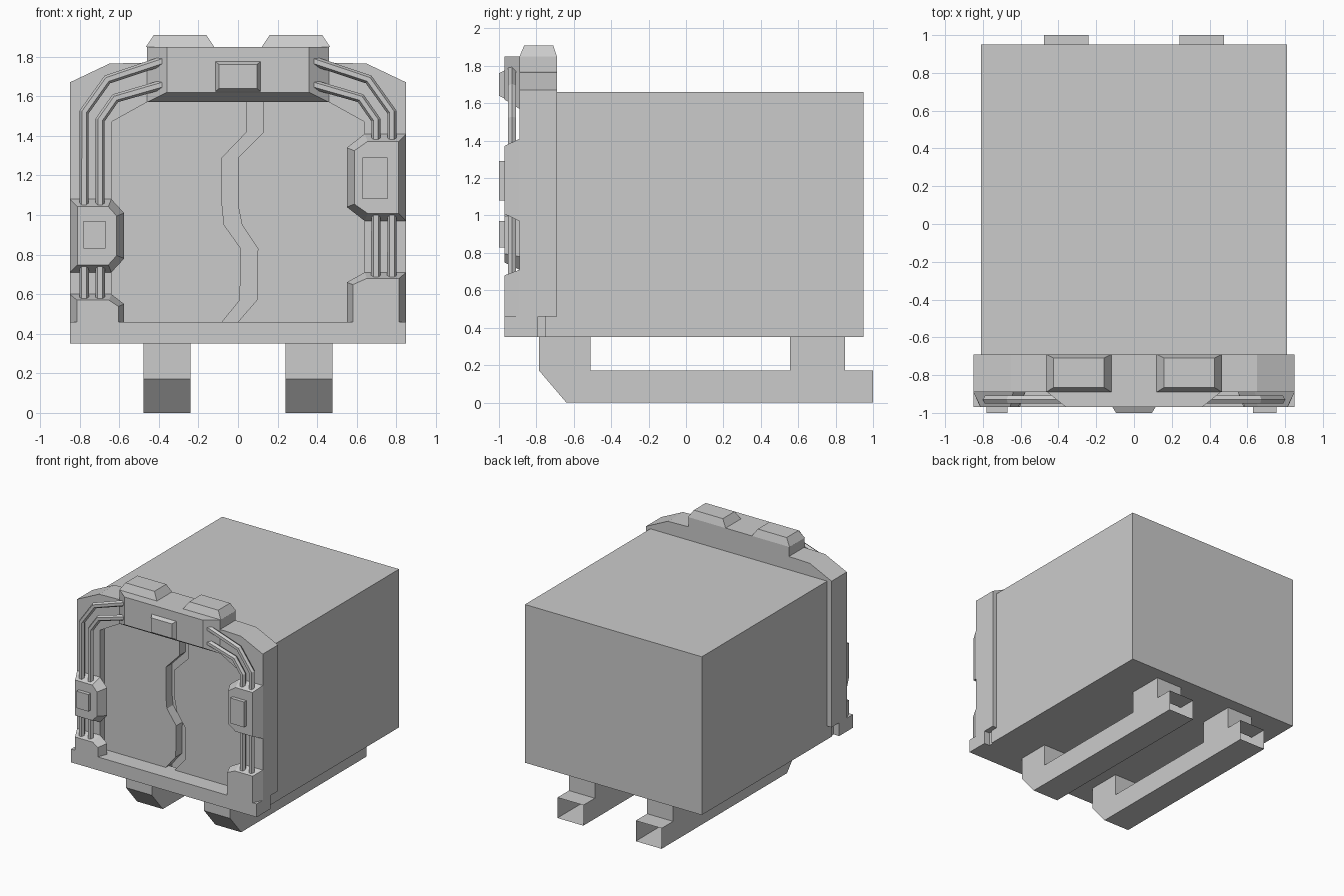
import bpy, bmesh

if "Cube" in bpy.data.objects:
    bpy.data.objects.remove(bpy.data.objects["Cube"])


def loft(name, rings):
    """Join equal-length rings of 3D points into a capped solid."""
    bm = bmesh.new()
    vs = [[bm.verts.new(p) for p in r] for r in rings]
    n = len(rings[0])
    for a, b in zip(vs, vs[1:]):
        for i in range(n):
            j = (i + 1) % n
            bm.faces.new((a[i], a[j], b[j], b[i]))
    bm.faces.new(vs[0])
    bm.faces.new(vs[-1][::-1])
    bmesh.ops.recalc_face_normals(bm, faces=bm.faces)
    me = bpy.data.meshes.new(name)
    bm.to_mesh(me)
    bm.free()
    ob = bpy.data.objects.new(name, me)
    bpy.context.collection.objects.link(ob)
    return ob


def plate(name, back, yb, front=None, yf=-0.97, s=1):
    """Solid between two xz outlines; s=-1 flips it to the left side."""
    return loft(name, [[(s * x, yb, z) for x, z in back],
                       [(s * x, yf, z) for x, z in (front or back)]])


def rect(x0, x1, z0, z1):
    return [(x0, z0), (x1, z0), (x1, z1), (x0, z1)]


# Container body
plate("body", rect(-0.81, 0.81, 0.35, 1.66), 0.95, yf=-0.75)

# Two door leaves with a zigzag gap between them
left_edge = [(-0.08, 0.35), (-0.08, 0.46), (0.01, 0.57), (0.015, 0.83), (-0.07, 0.95),
             (-0.08, 1.05), (-0.08, 1.29), (0.045, 1.42), (0.045, 1.64)]
right_edge = [(0.0, 0.35), (0.0, 0.46), (0.095, 0.57), (0.1, 0.83), (0.02, 0.95),
              (0.0, 1.05), (0.0, 1.29), (0.13, 1.42), (0.13, 1.64)]
plate("left_door", left_edge + [(-0.8, 1.64), (-0.8, 0.35)], -0.75, yf=-0.83)
plate("right_door", right_edge + [(0.8, 1.64), (0.8, 0.35)], -0.75, yf=-0.83)

# Arched front frame
half = [(0.64, 0.46), (0.85, 0.46), (0.85, 1.67), (0.65, 1.765), (0.46, 1.77), (0.46, 1.85)]
inner = [(0.46, 1.57), (0.64, 1.47)]
arch = (half + [(-x, z) for x, z in half[::-1]]
        + [(-x, z) for x, z in inner[::-1]] + inner)
plate("front_frame", arch, -0.69, yf=-0.89)

# Bottom sill
plate("bottom_sill", rect(-0.85, 0.85, 0.35, 0.46), -0.79)

# Top header with sloped underside and ends, plus its raised badge block
plate("top_header", rect(-0.46, 0.46, 1.57, 1.85), -0.89,
      [(-0.36, 1.62), (0.36, 1.62), (0.36, 1.85), (-0.36, 1.85)])
plate("header_block", rect(-0.12, 0.12, 1.62, 1.78), -0.96,
      rect(-0.095, 0.095, 1.64, 1.76), -1.0)


def clamp(side, s, xi, z0, z1, button):
    """Chamfered cable clamp with a small button."""
    def outline(d):
        return [(0.85 - d, z0 + d), (0.64 + d * .4, z0 + d), (xi + d, z0 + .07 + d * .4),
                (xi + d, z1 - .07 - d * .4), (0.64 + d * .4, z1 - d), (0.85 - d, z1 - d)]
    plate(side + "_clamp", outline(0), -0.89, outline(0.038), s=s)
    plate(side + "_clamp_button", rect(*button), -0.96, yf=-1.0, s=s)


clamp("left", -1, 0.575, 0.71, 1.08, (0.67, 0.78, 0.83, 0.97))
clamp("right", 1, 0.55, 0.97, 1.41, (0.63, 0.755, 1.08, 1.29))


def corner_foot(side, s, xi, top):
    """Bevelled corner block where the cables end."""
    def outline(d):
        return [(0.85 - d * 1.2, 0.46), (xi + d, 0.46), (xi + d, top - .05 - d * .4),
                (0.64 + d * .4, top - d), (0.85 - d * 1.2, top - d)]
    plate(side + "_corner_foot", outline(0), -0.89, outline(0.03), s=s)


corner_foot("left", -1, 0.575, 0.6)
corner_foot("right", 1, 0.55, 0.71)


# Paired cables running up each side and into the header
def cable(name, pts):
    cu = bpy.data.curves.new(name, 'CURVE')
    cu.dimensions = '3D'
    cu.bevel_depth = 0.024
    cu.bevel_resolution = 1
    cu.use_fill_caps = True
    sp = cu.splines.new('POLY')
    sp.points.add(len(pts) - 1)
    for p, (x, z) in zip(sp.points, pts):
        p.co = (x, -0.93, z, 1)
    sp.use_smooth = False
    ob = bpy.data.objects.new(name, cu)
    bpy.context.collection.objects.link(ob)
    bpy.ops.object.select_all(action='DESELECT')
    ob.select_set(True)
    bpy.context.view_layer.objects.active = ob
    bpy.ops.object.convert(target='MESH')


for side, s, z0 in (("left", -1, 0.56), ("right", 1, 0.67)):
    for kind, path in (("outer", [(0.778, 1.52), (0.66, 1.685), (0.36, 1.785)]),
                       ("inner", [(0.697, 1.48), (0.62, 1.59), (0.36, 1.665)])):
        cable(f"{side}_{kind}_cable", [(s * x, z) for x, z in [(path[0][0], z0)] + path])

# Roof lugs and open-ended skids, one each side
skid = [(-0.785, 0.35), (-0.785, 0.17), (-0.64, 0), (1, 0), (1, 0.17), (0.85, 0.17),
        (0.85, 0.35), (0.555, 0.35), (0.555, 0.17), (-0.51, 0.17), (-0.51, 0.35)]
for side, s in (("left", -1), ("right", 1)):
    loft(side + "_roof_lug",
         [[(s * x, y, z) for x, y in ((a, c), (b, c), (b, d), (a, d))]
          for a, b, c, d, z in ((0.12, 0.465, -0.89, -0.69, 1.85),
                                (0.16, 0.425, -0.865, -0.71, 1.91))])
    ob = loft(side + "_skid", [[(s * x, y, z) for y, z in skid] for x in (0.24, 0.477)])
    bm = bmesh.new()
    bm.from_mesh(ob.data)
    end = [f for f in bm.faces if all(v.co.y > 0.99 for v in f.verts)]
    bmesh.ops.delete(bm, geom=end, context='FACES')
    bm.to_mesh(ob.data)
    bm.free()
